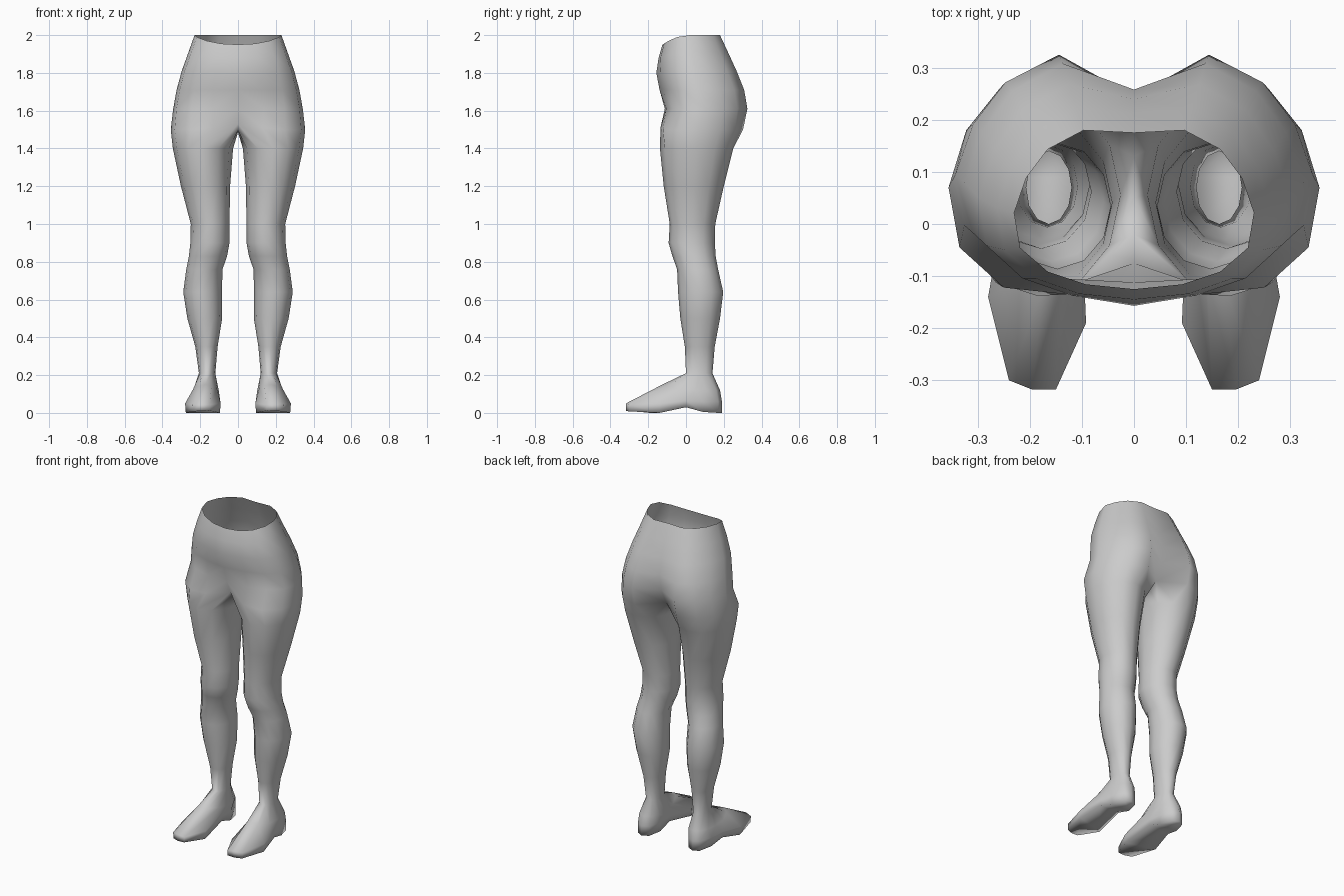
import bpy, bmesh, math

if "Cube" in bpy.data.objects:
    bpy.data.objects.remove(bpy.data.objects["Cube"])

skin = bpy.data.materials.new("plain grey")
skin.diffuse_color = (0.6, 0.6, 0.6, 1)
skin.use_nodes = True
skin.node_tree.nodes["Principled BSDF"].inputs["Base Color"].default_value = skin.diffuse_color

bm = bmesh.new()


def ring(points):
    return [bm.verts.new(p) for p in points]


def bridge(upper, lower, count, closed):
    """Join two rings with quads."""
    for i in range(count if closed else count - 1):
        j = (i + 1) % count
        bm.faces.new((upper[i], lower[i], lower[j], upper[j]))


# Pelvis: half rings from front centre, round the hip, to back centre
# z, half width, front y, back y, back-centre y, front-centre y
FX = (0, .40, .72, .95, 1, .90, .72, .42, 0)
FY = (0, .03, .11, .26, .48, .70, .88, 1, 1)
DIP = (.05, .045, .03, .01, 0, 0, 0, 0, 0)
pelvis = [
    (2.00, .230, -.125, .180, .175, -.125),
    (1.91, .262, -.145, .222, .212, -.145),
    (1.81, .298, -.150, .268, .240, -.157),
    (1.71, .325, -.132, .308, .258, -.140),
    (1.61, .343, -.118, .325, .245, -.112),
]
rings = []
for n, (z, w, front, back, cleft, mid) in enumerate(pelvis):
    pts = []
    for i in range(9):
        y = front + (back - front) * FY[i]
        if i == 0:
            y = mid
        if i == 8:
            y = cleft
        drop = DIP[i] * (1, .6, .2, 0, 0)[n]
        pts.append((w * FX[i], y, z - drop))
    rings.append(ring(pts))

# Crotch ring: outer arc plus the seam between the legs
crotch = ring([
    (0, -.075, 1.53), (.13, -.135, 1.51), (.25, -.122, 1.5), (.335, -.045, 1.5),
    (.356, .07, 1.5), (.322, .18, 1.5), (.258, .26, 1.5), (.145, .302, 1.5),
    (0, .195, 1.51), (0, .13, 1.495), (0, .05, 1.485), (0, -.02, 1.495)])
for a, b in zip(rings, rings[1:] + [crotch]):
    bridge(a, b, 9, False)

# Leg: z, outer x, inner x, front y, back y
leg = [
    (1.40, .345, .026, -.138, .250), (1.20, .302, .042, -.118, .200),
    (1.00, .250, .045, -.086, .155), (.90, .252, .045, -.092, .153),
    (.83, .260, .058, -.072, .157), (.76, .274, .082, -.047, .170),
    (.64, .290, .085, -.042, .197), (.50, .268, .084, -.030, .180),
    (.35, .226, .108, -.006, .152), (.21, .207, .120, .000, .140),
]
prev = crotch
for z, xo, xi, yf, yb in leg:
    pts = []
    for i in range(12):
        t = math.radians(-120 + 30 * i)
        pts.append(((xo + xi) / 2 + (xo - xi) / 2 * math.cos(t),
                    (yf + yb) / 2 + (yb - yf) / 2 * math.sin(t), z))
    cur = ring(pts)
    bridge(prev, cur, 12, True)
    prev = cur

# Foot: instep, widest line and sole
instep = [(.14, -.10, .145), (.175, -.125, .150), (.21, -.10, .140), (.238, -.03, .125),
          (.238, .05, .12), (.232, .11, .12), (.212, .16, .12), (.172, .18, .12),
          (.13, .16, .12), (.105, .11, .12), (.102, .05, .12), (.112, -.03, .13)]
sole = [(.15, -.318), (.195, -.318), (.24, -.30), (.28, -.14), (.255, 0), (.24, .09),
        (.215, .17), (.178, .19), (.135, .17), (.112, .09), (.11, 0), (.092, -.19)]
edge_z = (.045, .05, .045, .05, .065, .06, .06, .06, .06, .06, .07, .05)
sole_z = (.012, .01, .008, 0, .03, .005, 0, 0, 0, .005, .035, 0)
edge = [(x, y, z) for (x, y), z in zip(sole, edge_z)]
base = [(.185 + (x - .185) * .96, y, z) for (x, y), z in zip(sole, sole_z)]
for pts in (instep, edge, base):
    cur = ring(pts)
    bridge(prev, cur, 12, True)
    prev = cur

# Sole closed with strips across the foot
order_in = [0, 11, 10, 9, 8]
order_out = [2, 3, 4, 5, 6]
bm.faces.new([prev[i] for i in (0, 1, 2)])
bm.faces.new([prev[i] for i in (6, 7, 8)])
for k in range(4):
    bm.faces.new([prev[i] for i in (order_in[k], order_out[k], order_out[k + 1], order_in[k + 1])])

bmesh.ops.recalc_face_normals(bm, faces=bm.faces[:])
# Outward check on the outer hip
bm.faces.ensure_lookup_table()
if bm.faces[3].normal.x < 0:
    bmesh.ops.reverse_faces(bm, faces=bm.faces[:])
for f in bm.faces:
    f.smooth = True

mesh = bpy.data.meshes.new("hips_and_legs")
bm.to_mesh(mesh)
bm.free()
mesh.materials.append(skin)
body = bpy.data.objects.new("hips_and_legs", mesh)
bpy.context.collection.objects.link(body)

# Second side
mirror = body.modifiers.new("mirror", 'MIRROR')
mirror.use_clip = True
mirror.merge_threshold = 0.001
